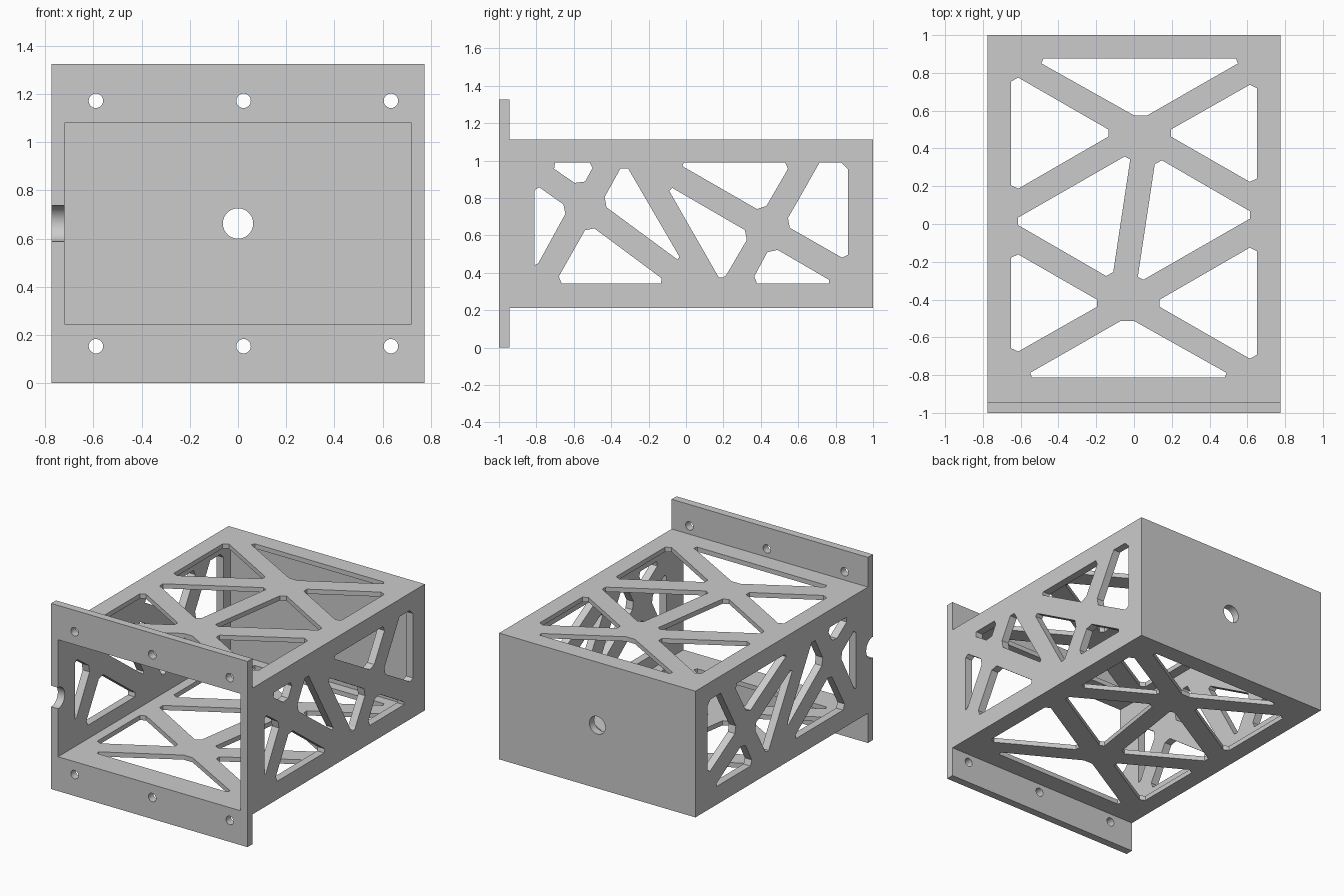
import bpy, bmesh, math
from mathutils import Vector

if "Cube" in bpy.data.objects:
    bpy.data.objects.remove(bpy.data.objects["Cube"])

grey = bpy.data.materials.new("light grey")
grey.diffuse_color = (0.6, 0.6, 0.6, 1)
grey.use_nodes = True
grey.node_tree.nodes["Principled BSDF"].inputs["Base Color"].default_value = grey.diffuse_color

ZC = 0.6625  # mid height


def mesh_object(name, bm):
    bmesh.ops.recalc_face_normals(bm, faces=bm.faces)
    me = bpy.data.meshes.new(name)
    bm.to_mesh(me)
    bm.free()
    me.materials.append(grey)
    ob = bpy.data.objects.new(name, me)
    bpy.context.collection.objects.link(ob)
    return ob


def box(name, lo, hi):
    bm = bmesh.new()
    bmesh.ops.create_cube(bm, size=1)
    for v in bm.verts:
        v.co = [l + (c + 0.5) * (h - l) for c, l, h in zip(v.co, lo, hi)]
    return mesh_object(name, bm)


def prisms(name, outlines, axis, lo, hi):
    """Extrude 2D outlines along an axis; the other two axes keep their order."""
    bm = bmesh.new()
    for pts in outlines:
        base = []
        for p in pts:
            co = list(p)
            co.insert(axis, lo)
            base.append(bm.verts.new(co))
        face = bm.faces.new(base)
        step = Vector((0, 0, 0))
        step[axis] = hi - lo
        new = bmesh.ops.extrude_face_region(bm, geom=[face], use_keep_orig=True)["geom"]
        bmesh.ops.translate(bm, vec=step, verts=[g for g in new if isinstance(g, bmesh.types.BMVert)])
    return mesh_object(name, bm)


def circle(cx, cy, r, n=32):
    return [(cx + r * math.cos(2 * math.pi * i / n), cy + r * math.sin(2 * math.pi * i / n))
            for i in range(n)]


# Truss windows of the top and bottom (x, y); the other half is turned 180 degrees
plan = [
    [(-.48, .875), (.54, .875), (.55, .85), (.07, .575), (0, .575), (-.49, .85)],
    [(-.65, .755), (-.613, .775), (-.135, .5), (-.135, .463), (-.613, .187), (-.65, .205)],
    [(.195, .5), (.613, .737), (.65, .72), (.65, .24), (.613, .223), (.195, .463)],
    [(-.615, .033), (-.615, -.005), (-.148, -.275), (-.11, -.255), (-.02, .342), (-.05, .357)],
]
plan += [[(-x, 0.062 - y) for x, y in pts] for pts in plan]

# Truss windows of the two sides (y, z): front half, then rear half
side_front = [
    [(-.7, .99), (-.515, .99), (-.5, .96), (-.54, .887), (-.595, .88), (-.705, .955)],
    [(-.81, .84), (-.785, .857), (-.655, .765), (-.645, .715), (-.79, .45), (-.81, .44)],
    [(-.35, .958), (-.31, .958), (-.035, .485), (-.045, .47), (-.425, .75), (-.435, .805)],
    [(-.54, .627), (-.49, .637), (-.13, .37), (-.135, .342), (-.665, .342), (-.68, .38)],
]
side_rear = [
    [(-.01, .99), (.53, .99), (.545, .955), (.43, .757), (.38, .74), (-.02, .97)],
    [(-.09, .838), (-.073, .853), (.315, .628), (.325, .575), (.215, .387), (.2, .375), (.175, .375)],
    [(.715, .99), (.83, .99), (.865, .955), (.865, .495), (.835, .48), (.555, .64), (.545, .692)],
    [(.435, .51), (.49, .522), (.765, .362), (.765, .342), (.38, .342), (.365, .38)],
]

# Housing and mounting flange
housing = box("housing", (-.775, -.97, .212), (.775, 1, 1.113))
flange = box("flange", (-.775, -1, 0), (.775, -.945, 1.325))

# Everything cut away: cavity, windows, screw holes, rear hole, edge notch
screws = [circle(x, z, .03) for x in (-.59, .023, .635) for z in (.153, 1.172)]
cutters = [
    box("cavity", (-.72, -1.2, .245), (.72, .945, 1.08)),
    prisms("plan_windows", plan, 2, -.2, 1.6),
    prisms("side_windows", side_front + side_rear, 0, -1, 1),
    prisms("screw_holes", screws, 1, -1.2, -.8),
    prisms("rear_hole", [circle(0, ZC, .063, 48)], 1, .8, 1.2),
    prisms("edge_notch", [circle(-1, ZC, .075, 48)], 0, -1, -.6),
]

for tool in [flange] + cutters:
    mod = housing.modifiers.new(tool.name, 'BOOLEAN')
    mod.operation = 'UNION' if tool is flange else 'DIFFERENCE'
    mod.solver = 'EXACT'
    mod.object = tool
    tool.hide_render = True

# Bake the cuts and remove the helpers
deps = bpy.context.evaluated_depsgraph_get()
deps.update()
result = bpy.data.meshes.new_from_object(housing.evaluated_get(deps))
housing.modifiers.clear()
housing.data = result
for tool in [flange] + cutters:
    bpy.data.objects.remove(tool)

result.materials.clear()
result.materials.append(grey)
for p in result.polygons:
    p.material_index = 0

bpy.ops.object.select_all(action='DESELECT')
housing.select_set(True)
bpy.context.view_layer.objects.active = housing
bpy.ops.object.shade_smooth_by_angle(angle=math.radians(20))
